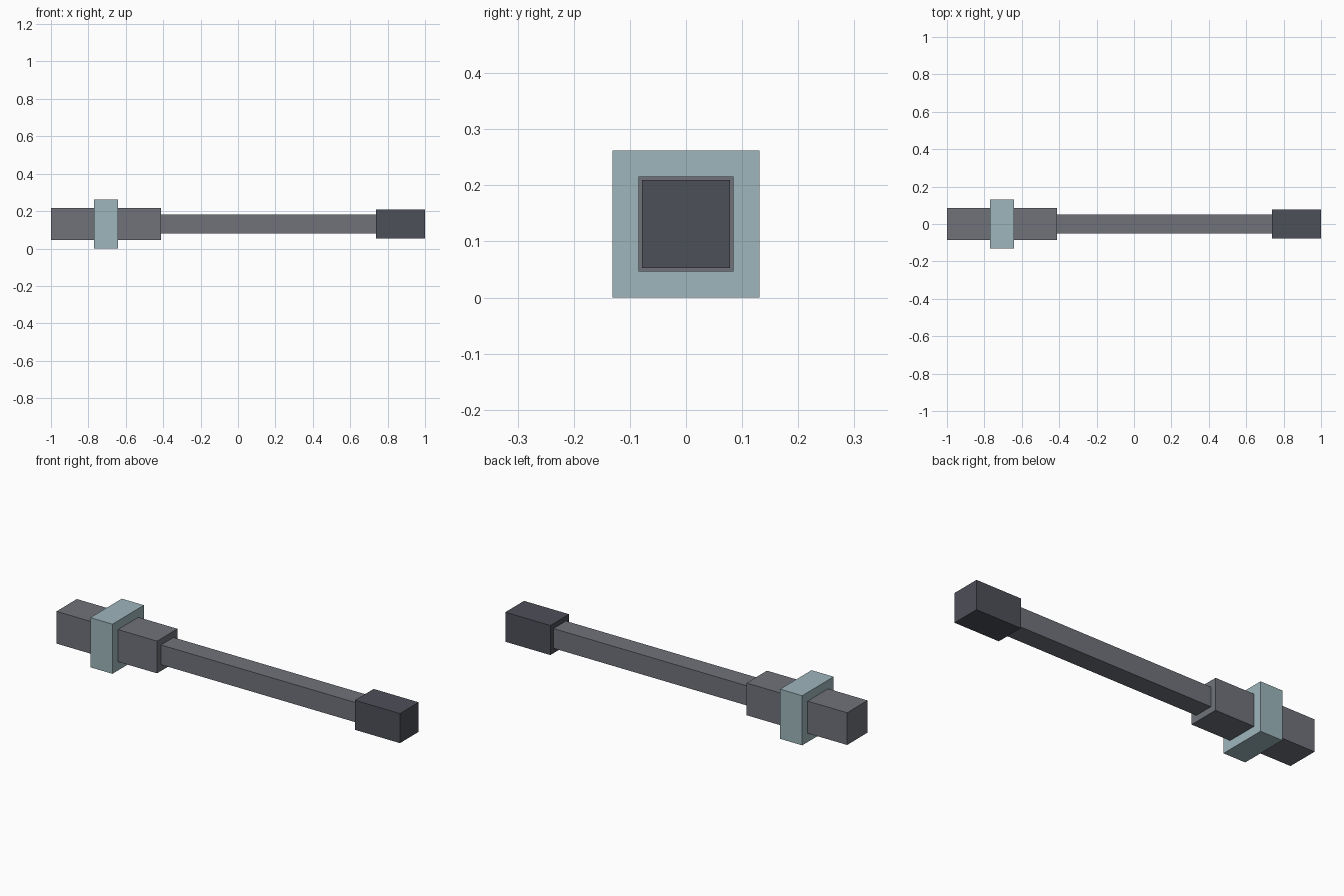
import bpy
import bmesh
from mathutils import Matrix, Vector

default_cube = bpy.data.objects.get("Cube")
if default_cube:
    bpy.data.objects.remove(default_cube, do_unlink=True)

AXIS_Z = 0.131  # height of the rod's centre line


def make_material(name, rgb):
    mat = bpy.data.materials.new(name)
    mat.use_nodes = True
    color = (*rgb, 1.0)
    mat.diffuse_color = color
    mat.node_tree.nodes["Principled BSDF"].inputs["Base Color"].default_value = color
    return mat


def square_bar(name, x_start, x_end, half, mat):
    """Square bar running along x, centred on the rod's axis."""
    bm = bmesh.new()
    bmesh.ops.create_cube(bm, size=1.0, matrix=Matrix.Diagonal(
        (x_end - x_start, 2 * half, 2 * half, 1.0)))
    mesh = bpy.data.meshes.new(name)
    bm.to_mesh(mesh)
    bm.free()
    mesh.materials.append(mat)
    obj = bpy.data.objects.new(name, mesh)
    obj.location = Vector(((x_start + x_end) / 2, 0, AXIS_Z))
    bpy.context.collection.objects.link(obj)
    return obj


grey = make_material("mid grey", (0.162, 0.171, 0.195))
dark = make_material("dark grey", (0.076, 0.080, 0.098))
blue = make_material("pale blue grey", (0.342, 0.468, 0.503))

# Thick handle, its wide collar, the thin shaft and the dark end cap
square_bar("handle", -1.0, -0.413, 0.085, grey)
square_bar("collar", -0.77, -0.641, 0.131, blue)
square_bar("shaft", -0.43, 0.75, 0.052, grey)
square_bar("end_cap", 0.737, 1.0, 0.078, dark)
